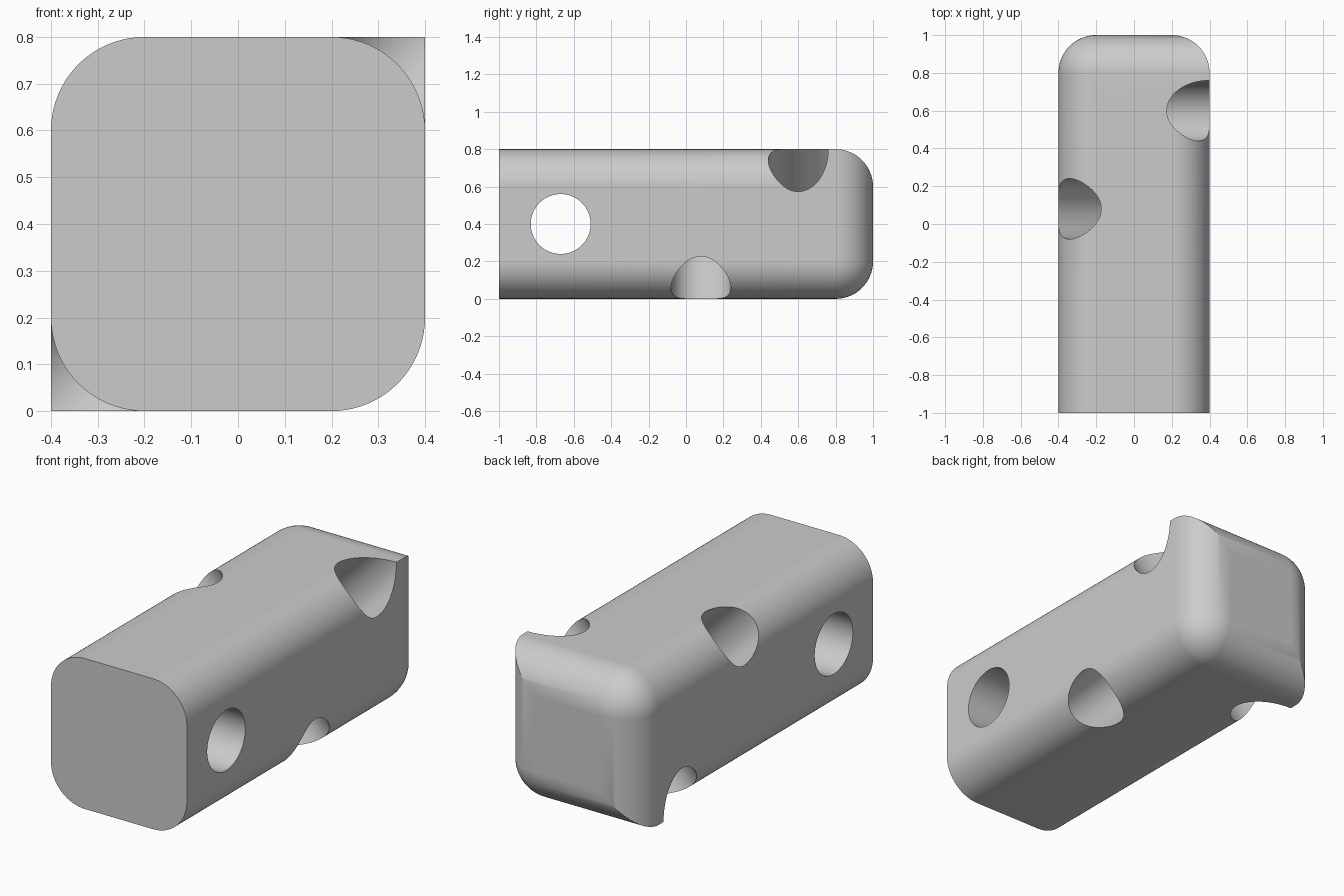
import bpy
import bmesh
from math import pi, radians
from mathutils import Matrix, Vector

HALF, ROUND, HOLE = 0.4, 0.2, 0.16
JOINT = 0.6          # where the two diagonal long edges change from round to sharp

default = bpy.data.objects.get("Cube")
if default:
    bpy.data.objects.remove(default, do_unlink=True)

grey = bpy.data.materials.new("plain grey")
grey.use_nodes = True
colour = (0.6, 0.6, 0.6, 1)
grey.diffuse_color = colour
grey.node_tree.nodes["Principled BSDF"].inputs["Base Color"].default_value = colour


def make_object(name, bm):
    mesh = bpy.data.meshes.new(name)
    bm.to_mesh(mesh)
    bm.free()
    mesh.materials.append(grey)
    obj = bpy.data.objects.new(name, mesh)
    bpy.context.collection.objects.link(obj)
    return obj


def rounded_block(name, y0, y1, is_round):
    """Square bar from y0 to y1; edges chosen by is_round(middle, direction) are filleted."""
    bm = bmesh.new()
    bmesh.ops.create_cube(bm, size=1)
    size = Vector((2 * HALF, y1 - y0, 2 * HALF))
    for v in bm.verts:
        v.co = v.co * size + Vector((0, (y0 + y1) / 2, HALF))
    chosen = []
    for e in bm.edges:
        a, b = (v.co for v in e.verts)
        if is_round((a + b) / 2, b - a):
            chosen.append(e)
    bmesh.ops.bevel(bm, geom=chosen, offset=ROUND, segments=20, profile=0.5,
                    affect='EDGES', clamp_overlap=False)
    return make_object(name, bm)


def front_rule(mid, along):
    return abs(along.y) > 0.01


def back_rule(mid, along):
    if abs(along.y) > 0.01:
        return mid.x * (mid.z - HALF) < 0
    return mid.y > 0.99


def drill(name, y, tilt):
    """Long cylinder through the bar's middle, tilted about the y axis."""
    bm = bmesh.new()
    place = Matrix.Translation((0, y, HALF)) @ Matrix.Rotation(tilt, 4, 'Y')
    bmesh.ops.create_cone(bm, cap_ends=True, segments=96, radius1=HOLE,
                          radius2=HOLE, depth=3, matrix=place)
    return make_object(name, bm)


def combine(target, other, operation):
    mod = target.modifiers.new(operation.title(), 'BOOLEAN')
    mod.operation = operation
    mod.solver = 'EXACT'
    mod.object = other
    bpy.ops.object.modifier_apply(modifier=mod.name)
    bpy.data.objects.remove(other, do_unlink=True)


# Bar body: fully rounded front length and a back end with two sharp edges
block = rounded_block("drilled_block", -1, JOINT, front_rule)
back_end = rounded_block("back_end", JOINT, 1, back_rule)
bpy.ops.object.select_all(action='DESELECT')
block.select_set(True)
bpy.context.view_layer.objects.active = block
combine(block, back_end, 'UNION')

# One straight cross hole and two opposed diagonal holes
for name, y, tilt in (("cross_drill", -0.67, pi / 2),
                      ("middle_drill", 0.08, -pi / 4),
                      ("back_drill", JOINT, pi / 4)):
    combine(block, drill(name, y, tilt), 'DIFFERENCE')

# Smooth fillets and bores, crisp rims, flat sides
bpy.ops.object.shade_smooth_by_angle(angle=radians(25))
normals = block.modifiers.new("Even normals", 'WEIGHTED_NORMAL')
normals.keep_sharp = True
